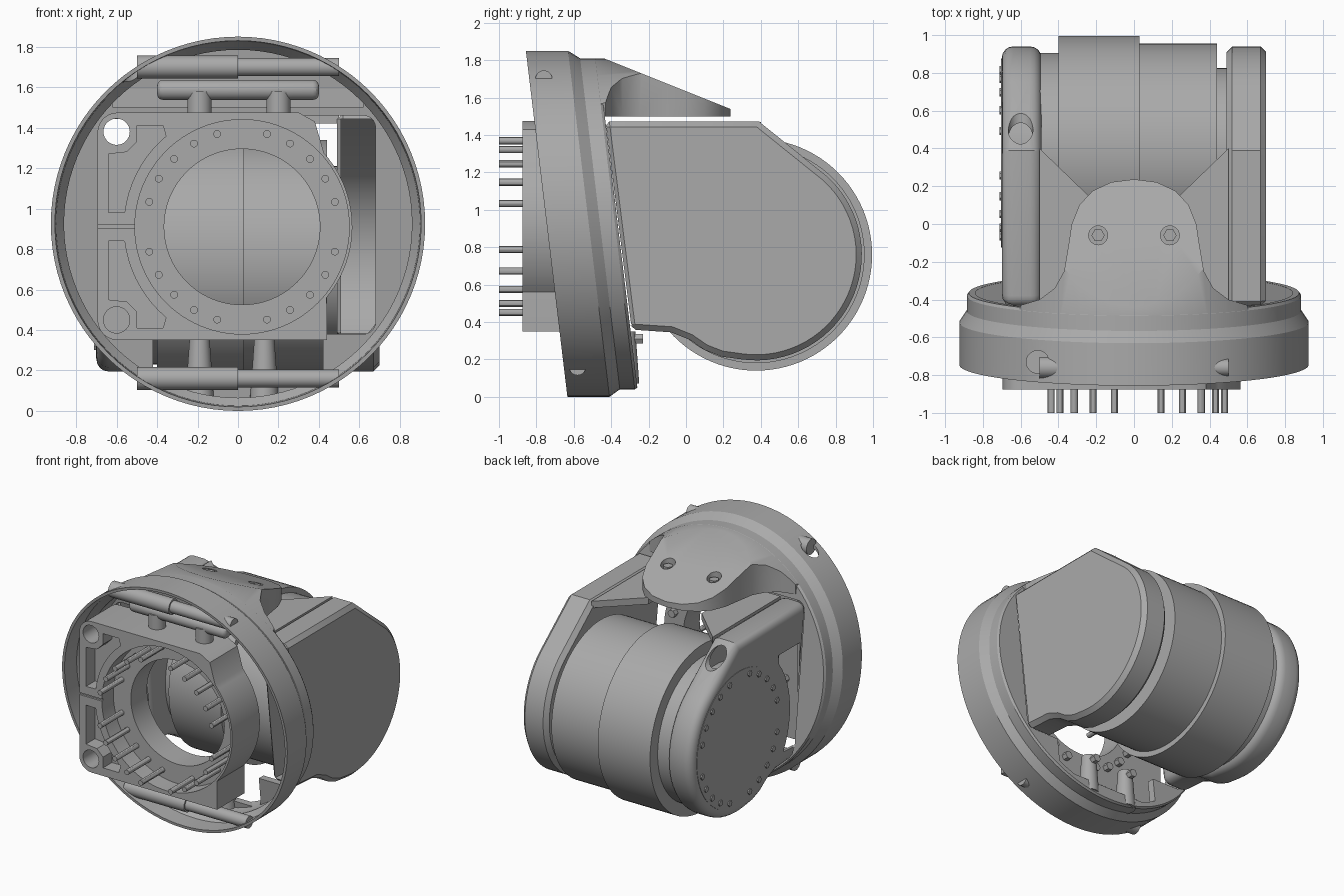
import bpy, bmesh, math
from mathutils import Vector

old = bpy.data.objects.get("Cube")
if old:
    bpy.data.objects.remove(old, do_unlink=True)

grey = bpy.data.materials.new("neutral grey")
grey.use_nodes = True
GREY = (0.4, 0.4, 0.4, 1)
grey.diffuse_color = GREY
grey.node_tree.nodes["Principled BSDF"].inputs["Base Color"].default_value = GREY

RING_Z = 0.925           # ring axis height
HUB = (0.375, 0.76)      # motor axis (y, z)
FACE = (0.02, 0.91)      # mounting face centre (x, z)
BOLT_ANGLES = [q + s for q in range(0, 360, 90) for s in range(15, 90, 15)]


def place(axis, t, u, v):
    return {"x": (t, u, v), "y": (u, t, v), "z": (u, v, t)}[axis]


def finish(name, bm):
    bmesh.ops.recalc_face_normals(bm, faces=bm.faces)
    mesh = bpy.data.meshes.new(name)
    bm.to_mesh(mesh)
    bm.free()
    obj = bpy.data.objects.new(name, mesh)
    bpy.context.collection.objects.link(obj)
    mesh.materials.append(grey)
    return obj


def loft(name, axis, sections):
    """Skin a list of (position, outline) sections along an axis and cap the ends."""
    bm = bmesh.new()
    loops = [[bm.verts.new(place(axis, t, *p)) for p in pts] for t, pts in sections]
    n = len(loops[0])
    for a, b in zip(loops, loops[1:]):
        for i in range(n):
            j = (i + 1) % n
            bm.faces.new((a[i], a[j], b[j], b[i]))
    bm.faces.new(loops[0])
    bm.faces.new(loops[-1])
    return finish(name, bm)


def prism(name, axis, pts, a, b):
    return loft(name, axis, [(a, pts), (b, pts)])


def circle(c, r, n=64, start=0, end=360):
    closed = end - start == 360
    steps = n if closed else n - 1
    angles = [math.radians(start + (end - start) * i / steps) for i in range(n)]
    return [(c[0] + r * math.cos(a), c[1] + r * math.sin(a)) for a in angles]


def cylinder(name, axis, c, r, a, b, n=64):
    return prism(name, axis, circle(c, r, n), a, b)


def rounded(u0, u1, v0, v1, r):
    corners = ((u1 - r, v1 - r, 0), (u0 + r, v1 - r, 90), (u0 + r, v0 + r, 180), (u1 - r, v0 + r, 270))
    return [p for u, v, s in corners for p in circle((u, v), r, 7, s, s + 90)]


def apply(obj, mod):
    bpy.context.view_layer.objects.active = obj
    bpy.ops.object.modifier_apply(modifier=mod.name)


def boolean(obj, other, op="DIFFERENCE"):
    mod = obj.modifiers.new("cut", "BOOLEAN")
    mod.operation, mod.object, mod.solver = op, other, "EXACT"
    apply(obj, mod)
    bpy.data.objects.remove(other, do_unlink=True)


def bevel(obj, width, segments):
    mod = obj.modifiers.new("bevel", "BEVEL")
    mod.width, mod.segments = width, segments
    mod.limit_method, mod.angle_limit = "ANGLE", math.radians(60)
    apply(obj, mod)


def lean(obj):
    """Shear a part so that its top tips towards the front."""
    for v in obj.data.vertices:
        v.co.y -= 0.12 * (v.co.z - RING_Z)


# Tilted outer ring, turned about the y axis
profile = [(0.925, -0.745), (0.925, -0.52), (0.885, -0.46), (0.885, -0.38), (0.875, -0.365),
           (0.84, -0.365), (0.86, -0.42), (0.86, -0.56), (0.9, -0.61), (0.905, -0.745)]
bm = bmesh.new()
rows = [[bm.verts.new((x, y, z)) for x, z in circle((0, RING_Z), r, 96)] for r, y in profile]
for a, b in zip(rows, rows[1:] + rows[:1]):
    for i in range(96):
        bm.faces.new((a[i], a[i - 1], b[i - 1], b[i]))
ring = finish("outer_ring", bm)
lean(ring)
boolean(ring, cylinder("cutter", "z", (-0.51, -0.73), 0.06, 1.5, 1.9, 32))

# Back plate with the windows into the arms
plate = cylinder("back_plate", "y", (0, RING_Z), 0.868, -0.42, -0.366, 96)
lean(plate)
boolean(plate, prism("cutter", "y", rounded(-0.68, 0.68, 0.38, 1.46, 0.06), -0.8, 0))
boolean(plate, prism("cutter", "y", rounded(-0.42, 0.42, 0.14, 0.6, 0.06), -0.8, 0))


# Two hollow arms
def arm_outline(wall, front):
    top, bottom = 1.472 - wall, 0.36 + wall
    return ([(front - 0.14, top), (0.39 - wall * 0.5, top)]
            + circle(HUB, 0.565 - wall, 32, 48, -98)
            + [(0.19, 0.215 + wall), (0.1, 0.25 + wall), (0.02, 0.305 + wall),
               (-0.08, 0.345 + wall), (front, bottom)])


for side, name in ((1, "left_arm"), (-1, "right_arm")):
    arm = prism(name, "x", arm_outline(0, -0.3), side * 0.49, side * 0.7)
    bevel(arm, 0.03 if side > 0 else 0.06, 1 if side > 0 else 4)
    boolean(arm, prism("cutter", "x", arm_outline(0.03, -0.5), side * 0.51, side * 0.68))
    if side < 0:
        boolean(arm, cylinder("cutter", "y", (-0.6, 1.38), 0.065, 0.2, 0.8, 32))
        window = [(-0.34, 0.45), (-0.34, 1.2), (-0.09, 1.2)] + circle(HUB, 0.6, 12, 142, 210)
        boolean(arm, prism("cutter", "x", window, -0.8, -0.6))
    # Web joining the arm to the middle
    web = [(side * x, y) for x, y in ((0.5, 0.4), (0.22, 0.13), (0.22, -0.4), (0.5, -0.4))]
    prism(name + "_web", "z", web, 1.42, 1.47)

# Motor across the arms
for name, r, a, b in (("motor_wide_drum", 0.62, -0.4, 0.03), ("motor_narrow_drum", 0.58, 0.03, 0.44),
                      ("motor_collar", 0.53, -0.5, -0.4), ("motor_shaft", 0.45, 0.44, 0.5),
                      ("motor_end_cap", 0.5, -0.703, -0.49)):
    cylinder(name, "x", HUB, r, a, b, 96)
for a in BOLT_ANGLES:
    c = circle(HUB, 0.455, 2, a, a + 1)[0]
    cylinder("end_cap_bolt", "x", c, 0.022, -0.712, -0.69, 6)

# Mounting block with recessed bolt flange
outline = (circle((-0.595, 1.375), 0.1, 7, 180, 90) + [(0.3, 1.475), (0.38, 1.43)]
           + circle(FACE, 0.545, 24, 42, -40)
           + [(0.44, 0.5), (0.44, 0.35)] + circle((-0.595, 0.45), 0.1, 7, 270, 180))
block = prism("mounting_block", "y", outline, -0.875, -0.55)
boolean(block, cylinder("cutter", "y", FACE, 0.53, -1, -0.74, 96))
boolean(block, cylinder("cutter", "y", FACE, 0.385, -1, 0, 96))
boolean(block, cylinder("cutter", "y", (-0.6, 1.38), 0.065, -1, 0, 32))
boolean(block, cylinder("cutter", "y", (-0.6, 0.45), 0.065, -1, -0.7, 32))
for s in (1, -1):
    arc = circle(FACE, 0.585, 10, 130, 173)
    pocket = [(-0.37, 1.41), (-0.5, 1.41), (-0.5, 1.33), (-0.55, 1.28), (-0.64, 1.27), (-0.64, 0.98)]
    pts = [(x, FACE[1] + s * (z - FACE[1])) for x, z in pocket + arc[::-1]]
    boolean(block, prism("cutter", "y", pts, -1, -0.77))
boolean(block, prism("cutter", "y", rounded(-0.8, -0.5, 0.905, 0.92, 0.005), -1, -0.86))
for a in BOLT_ANGLES:
    c = circle(FACE, 0.475, 2, a, a + 1)[0]
    cylinder("flange_bolt", "y", c, 0.019, -1, -0.53, 12)
    cylinder("flange_nut", "y", c, 0.03, -0.56, -0.51, 6)

# Cross rods, their thicker sleeves, and the posts
for name, y, z in (("upper_rod", -0.76, 1.7), ("lower_rod", -0.58, 0.16)):
    cylinder(name, "x", (y, z), 0.045, 0, 0.5, 32)
    cylinder(name + "_sleeve", "x", (y, z), 0.057, -0.5, 0, 32)
bevel(cylinder("short_rod", "x", (-0.68, 1.587), 0.05, -0.4, 0.4, 32), 0.03, 3)
for x in (-0.19, 0.2):
    cylinder("upper_post", "z", (x, -0.68), 0.06, 1.46, 1.58, 32)
for x in (-0.19, 0.13):
    c = (x, -0.32)
    loft("lower_post", "z", [(0.07, circle(c, 0.07, 32)), (0.35, circle(c, 0.05, 32))])
    cylinder("lower_post_bolt", "y", (x, 0.31), 0.03, -0.32, -0.23, 6)

# Sloping top flap
half = [(0.62, -0.5), (0.6, -0.43), (0.5, -0.4), (0.42, -0.34), (0.37, -0.25), (0.345, -0.1),
        (0.33, 0), (0.29, 0.1), (0.22, 0.175), (0.12, 0.222)]
flap_outline = half + [(0, 0.237)] + [(-x, y) for x, y in half[::-1]]
flap = prism("top_flap", "z", flap_outline, 1.5, 2)
bm = bmesh.new()
bm.from_mesh(flap.data)
cut = bmesh.ops.bisect_plane(bm, geom=bm.verts[:] + bm.edges[:] + bm.faces[:], clear_outer=True,
                             plane_co=Vector((0, -0.44, 1.81)), plane_no=Vector((0, 0.4, 1)))
bmesh.ops.contextual_create(bm, geom=[e for e in cut["geom_cut"] if isinstance(e, bmesh.types.BMEdge)])
bmesh.ops.recalc_face_normals(bm, faces=bm.faces)
bm.to_mesh(flap.data)
bm.free()
boolean(flap, cylinder("cutter", "y", (0, RING_Z), 0.884, -0.7, 0.4, 96), "INTERSECT")
for x in (-0.19, 0.19):
    boolean(flap, cylinder("cutter", "z", (x, -0.06), 0.05, 1.6, 1.9, 24))
    cylinder("flap_bolt", "z", (x, -0.06), 0.035, 1.58, 1.645, 6)

# Smooth shading with sharp edges kept
bpy.ops.object.select_all(action="DESELECT")
for obj in bpy.context.scene.objects:
    if obj.type == "MESH":
        obj.select_set(True)
        bpy.context.view_layer.objects.active = obj
bpy.ops.object.shade_smooth_by_angle(angle=math.radians(30))
